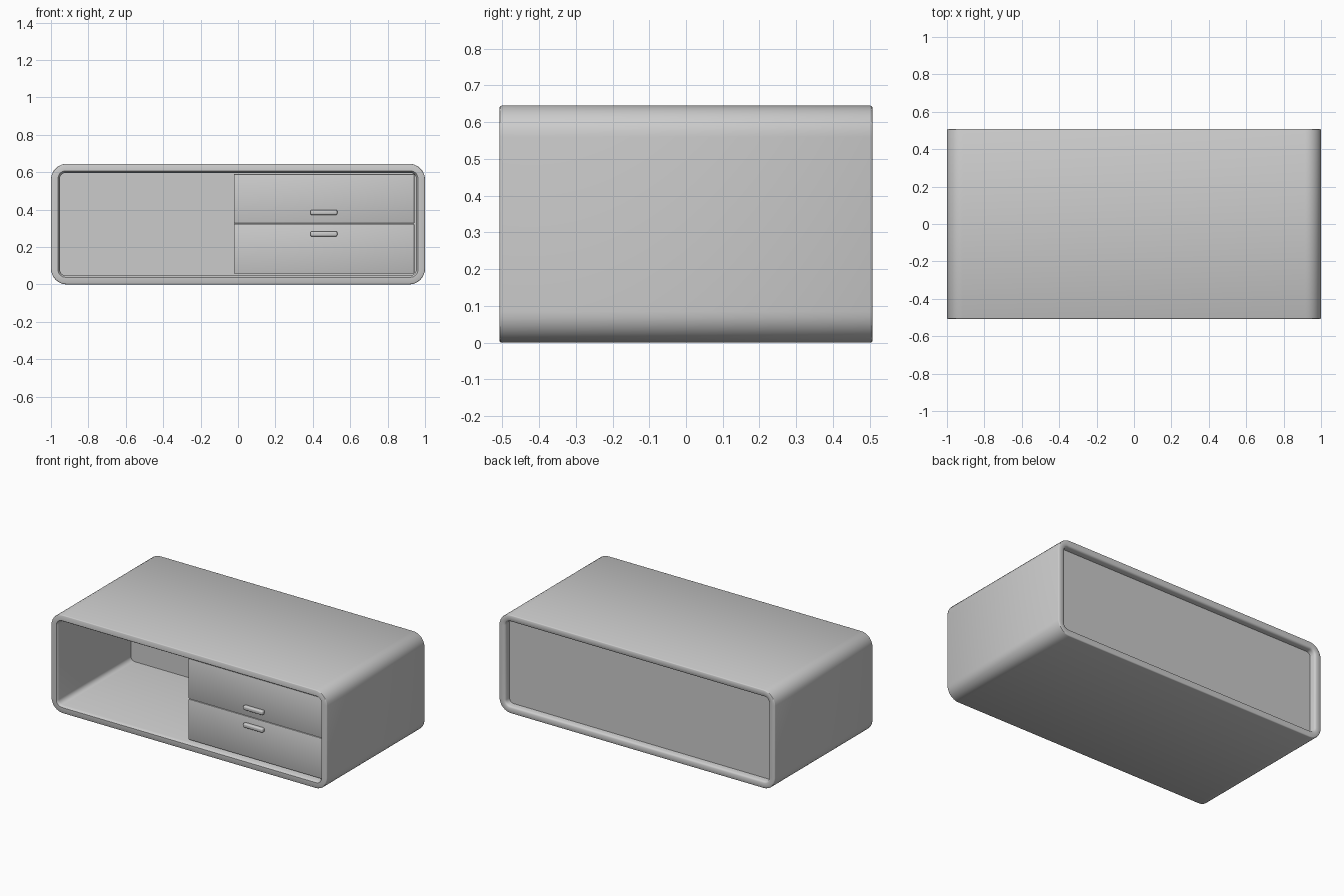
import bpy, bmesh, math

if "Cube" in bpy.data.objects:
    bpy.data.objects.remove(bpy.data.objects["Cube"])

W, H, D = 1.0, 0.645, 0.508   # half width, height, half depth


def finish(bm, name, angle=40):
    bmesh.ops.recalc_face_normals(bm, faces=bm.faces)
    me = bpy.data.meshes.new(name)
    bm.to_mesh(me)
    bm.free()
    ob = bpy.data.objects.new(name, me)
    bpy.context.collection.objects.link(ob)
    bpy.ops.object.select_all(action='DESELECT')
    ob.select_set(True)
    bpy.context.view_layer.objects.active = ob
    bpy.ops.object.shade_smooth_by_angle(angle=math.radians(angle))
    return ob


def rounded_loop(bm, inset, radius, y, steps=8):
    """Rounded rectangle in the xz plane, inset from the outer outline."""
    hx, hz = W - inset, H / 2 - inset
    verts = []
    for k, (sx, sz) in enumerate([(1, 1), (-1, 1), (-1, -1), (1, -1)]):
        for i in range(steps + 1):
            a = math.pi / 2 * (k + i / steps)
            verts.append(bm.verts.new((sx * (hx - radius) + radius * math.cos(a), y,
                                       H / 2 + sz * (hz - radius) + radius * math.sin(a))))
    return verts


def box(name, x0, x1, y0, y1, z0, z1, bevel, segments):
    bm = bmesh.new()
    bmesh.ops.create_cube(bm, size=1)
    for v in bm.verts:
        v.co = ((x0 + x1) / 2 + v.co.x * (x1 - x0),
                (y0 + y1) / 2 + v.co.y * (y1 - y0),
                (z0 + z1) / 2 + v.co.z * (z1 - z0))
    bmesh.ops.bevel(bm, geom=bm.edges[:], offset=bevel, segments=segments,
                    profile=0.5, affect='EDGES')
    return finish(bm, name)


# Cabinet body: deep front pocket, rounded rims, shallow back recess
bm = bmesh.new()
profile = [  # inset, corner radius, y
    (0.048, 0.03, 0.25), (0.048, 0.03, -0.49), (0.043, 0.035, -D + 0.006),
    (0.038, 0.04, -D), (0.006, 0.078, -D), (0.002, 0.082, -D + 0.002),
    (0.0, 0.085, -D + 0.006), (0.0, 0.085, D - 0.006), (0.002, 0.082, D - 0.002),
    (0.006, 0.078, D), (0.035, 0.045, D), (0.042, 0.036, D - 0.004),
    (0.046, 0.032, D - 0.012), (0.048, 0.03, 0.468)]
loops = [rounded_loop(bm, *p) for p in profile]
for a, b in zip(loops, loops[1:]):
    n = len(a)
    for i in range(n):
        j = (i + 1) % n
        bm.faces.new((a[i], a[j], b[j], b[i]))
bm.faces.new(loops[0])
bm.faces.new(loops[-1])
finish(bm, "cabinet_body")

# Two stacked drawers, each with a rounded bar handle
for label, z0, z1, hz in [("lower", 0.058, 0.324, 0.27), ("upper", 0.326, 0.59, 0.385)]:
    box(label + "_drawer", -0.022, 0.943, -0.482, 0.252, z0, z1, 0.004, 2)
    box(label + "_handle", 0.387, 0.531, -0.506, -0.478, hz - 0.014, hz + 0.014, 0.009, 4)
